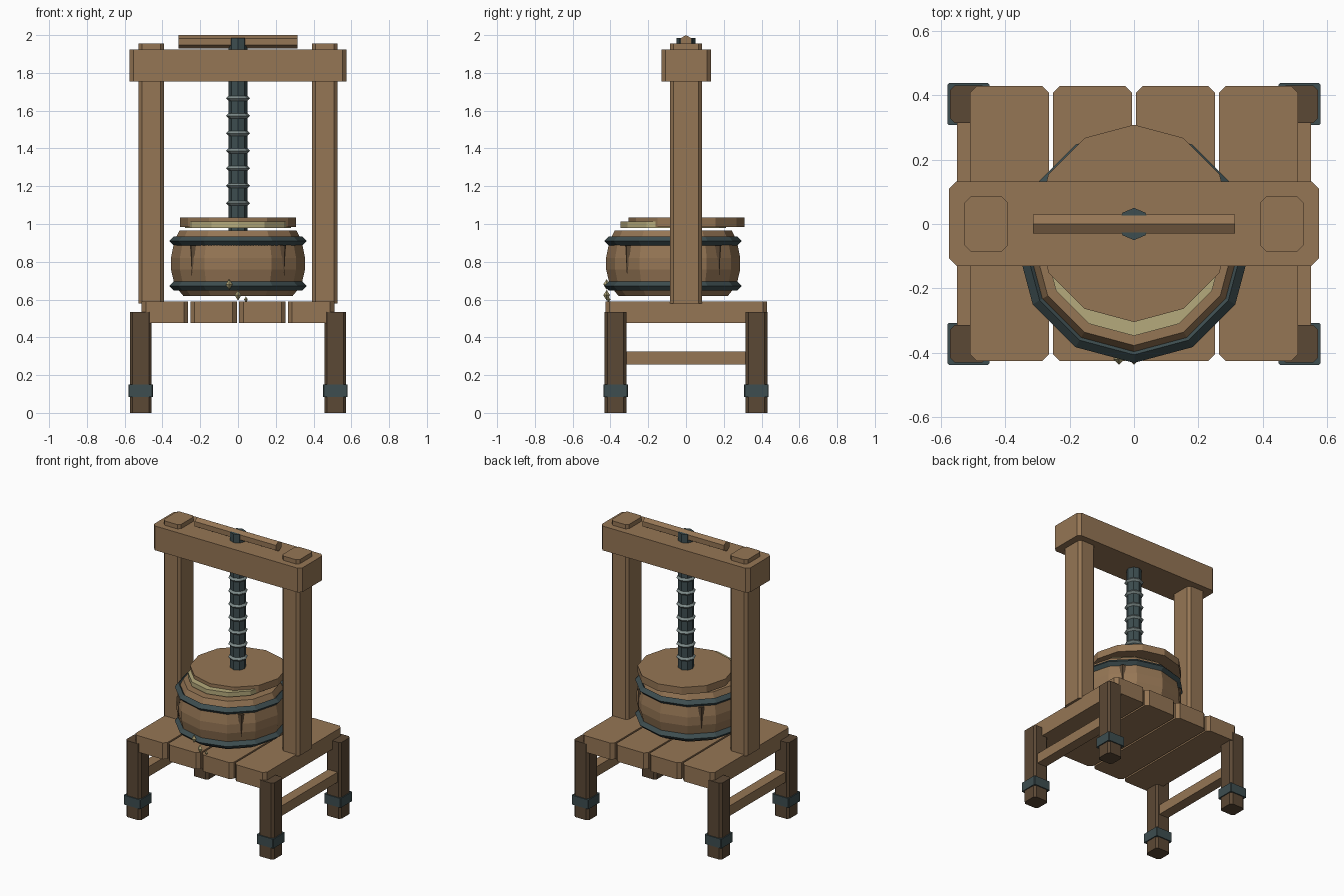
import bpy, math
from mathutils import Vector

if "Cube" in bpy.data.objects:
    bpy.data.objects.remove(bpy.data.objects["Cube"])


def material(name, rgb):
    m = bpy.data.materials.new(name)
    m.diffuse_color = (*rgb, 1)
    m.use_nodes = True
    m.node_tree.nodes["Principled BSDF"].inputs["Base Color"].default_value = m.diffuse_color
    return m


WOOD = material("oak wood", (0.30, 0.18, 0.09))
DARK = material("dark wood", (0.105, 0.065, 0.035))
IRON = material("iron", (0.047, 0.075, 0.08))
STEEL = material("worn steel", (0.20, 0.25, 0.245))
CHEESE = material("cheese", (0.46, 0.40, 0.20))


def make(name, verts, faces, mat):
    me = bpy.data.meshes.new(name)
    me.from_pydata(verts, [], faces)
    me.materials.append(mat)
    ob = bpy.data.objects.new(name, me)
    bpy.context.collection.objects.link(ob)
    return ob


def post(name, x, y, z, mat, c=0.018):
    """Block from (min, max) ranges with chamfered upright edges."""
    (x0, x1), (y0, y1), (z0, z1) = x, y, z
    ring = [(x0 + c, y0), (x1 - c, y0), (x1, y0 + c), (x1, y1 - c),
            (x1 - c, y1), (x0 + c, y1), (x0, y1 - c), (x0, y0 + c)]
    verts = [(px, py, pz) for pz in (z0, z1) for px, py in ring]
    faces = [(i, (i + 1) % 8, (i + 1) % 8 + 8, i + 8) for i in range(8)]
    faces += [tuple(range(7, -1, -1)), tuple(range(8, 16))]
    return make(name, verts, faces, mat)


def lathe(name, profile, n, centre, mat, ring=False):
    """Spin (radius, z) points round z; a ring closes on itself, otherwise the ends are capped."""
    cx, cy = centre
    verts, faces = [], []
    for r, z in profile:
        for i in range(n):
            a = 2 * math.pi * i / n
            verts.append((cx + r * math.cos(a), cy + r * math.sin(a), z))
    k = len(profile)
    for j in range(k if ring else k - 1):
        a, b = j * n, (j + 1) % k * n
        for i in range(n):
            t = (i + 1) % n
            faces.append((a + i, a + t, b + t, b + i))
    if not ring:
        faces += [tuple(range(n - 1, -1, -1)), tuple(range((k - 1) * n, k * n))]
    return make(name, verts, faces, mat)


def hoop(name, r, z, t, n, centre, mat):
    """Ring with a diamond cross-section."""
    return lathe(name, [(r, z - t), (r + t, z), (r, z + t), (r - t, z)], n, centre, mat, True)


# Four planks of the bench top
for i in range(4):
    x = -0.387 + 0.258 * i
    post(f"plank_{i + 1}", (x - 0.123, x + 0.123), (-0.427, 0.43), (0.475, 0.59), WOOD, 0.022)

# Legs with iron bands, side stretchers, uprights
for sx, side in ((-1, "left"), (1, "right")):
    for sy, end in ((-1, "front"), (1, "back")):
        x, y = sx * 0.515, sy * 0.373
        post(f"leg_{end}_{side}", (x - 0.058, x + 0.058), (y - 0.058, y + 0.058), (0, 0.535), DARK, 0.015)
        post(f"leg_band_{end}_{side}", (x - 0.065, x + 0.065), (y - 0.065, y + 0.065),
             (0.085, 0.15), IRON, 0.004)
    x = sx * 0.515
    post(f"stretcher_{side}", (x - 0.036, x + 0.036), (-0.33, 0.33), (0.255, 0.325), WOOD, 0.005)
    x = sx * 0.46
    post(f"upright_{side}", (x - 0.067, x + 0.067), (-0.085, 0.085), (0.58, 1.955), WOOD, 0.018)

# Top beam
post("top_beam", (-0.575, 0.575), (-0.13, 0.132), (1.755, 1.925), WOOD, 0.022)

# Screw and its threads
lathe("screw", [(0.05, 0.965), (0.05, 1.985)], 8, (0, 0), IRON)
for i in range(7):
    hoop(f"thread_{i + 1}", 0.05, 1.11 + 0.0925 * i, 0.013, 8, (0, 0), STEEL)

# Hexagonal turning handle with a ridge on top
bar = lathe("handle", [(0.035, -0.315), (0.035, 0.315)], 6, (0, 0), WOOD)
bar.rotation_euler = (0, math.pi / 2, 0)
bar.location = (0, 0, 1.965)

# Tub, hoops, cheese and pressing lid
TUB = (0, -0.068)
lathe("tub", [(0.29, 0.62), (0.335, 0.675), (0.355, 0.76), (0.355, 0.82),
              (0.338, 0.905), (0.325, 0.935), (0.31, 0.965)], 12, TUB, WOOD)
for z, name in ((0.672, "lower_hoop"), (0.91, "upper_hoop")):
    hoop(name, 0.339, z, 0.025, 12, TUB, IRON)
lathe("cheese", [(0.28, 0.98), (0.28, 1.012)], 12, TUB, CHEESE)
lathe("lid", [(0.307, 0.985), (0.307, 1.035)], 12, (0, 0.002), WOOD)

# Dark tapering stains on the diagonal staves
for i in range(4):
    a = math.pi / 4 + i * math.pi / 2
    out = Vector((math.cos(a), math.sin(a), 0))
    c = Vector((TUB[0], TUB[1], 0)) + out * 0.337
    side = Vector((-out.y, out.x, 0)) * 0.022
    verts = [c + out * 0.014 + Vector((0, 0, 0.885)), c + side + Vector((0, 0, 0.885)),
             c - out * 0.02 + Vector((0, 0, 0.885)), c - side + Vector((0, 0, 0.885)),
             c + out * 0.009 + Vector((0, 0, 0.725))]
    make(f"stain_{i + 1}", verts, [(0, 1, 2, 3), (1, 0, 4), (2, 1, 4), (3, 2, 4), (0, 3, 4)], DARK)

# Drops of whey
for i, (x, y, z, r) in enumerate(((-0.047, -0.42, 0.68, 0.018), (0, -0.42, 0.623, 0.018),
                                  (0.042, -0.41, 0.6, 0.01))):
    lathe(f"drop_{i + 1}", [(0.001, z - 1.5 * r), (r, z), (0.001, z + 1.5 * r)], 4, (x, y), CHEESE)
